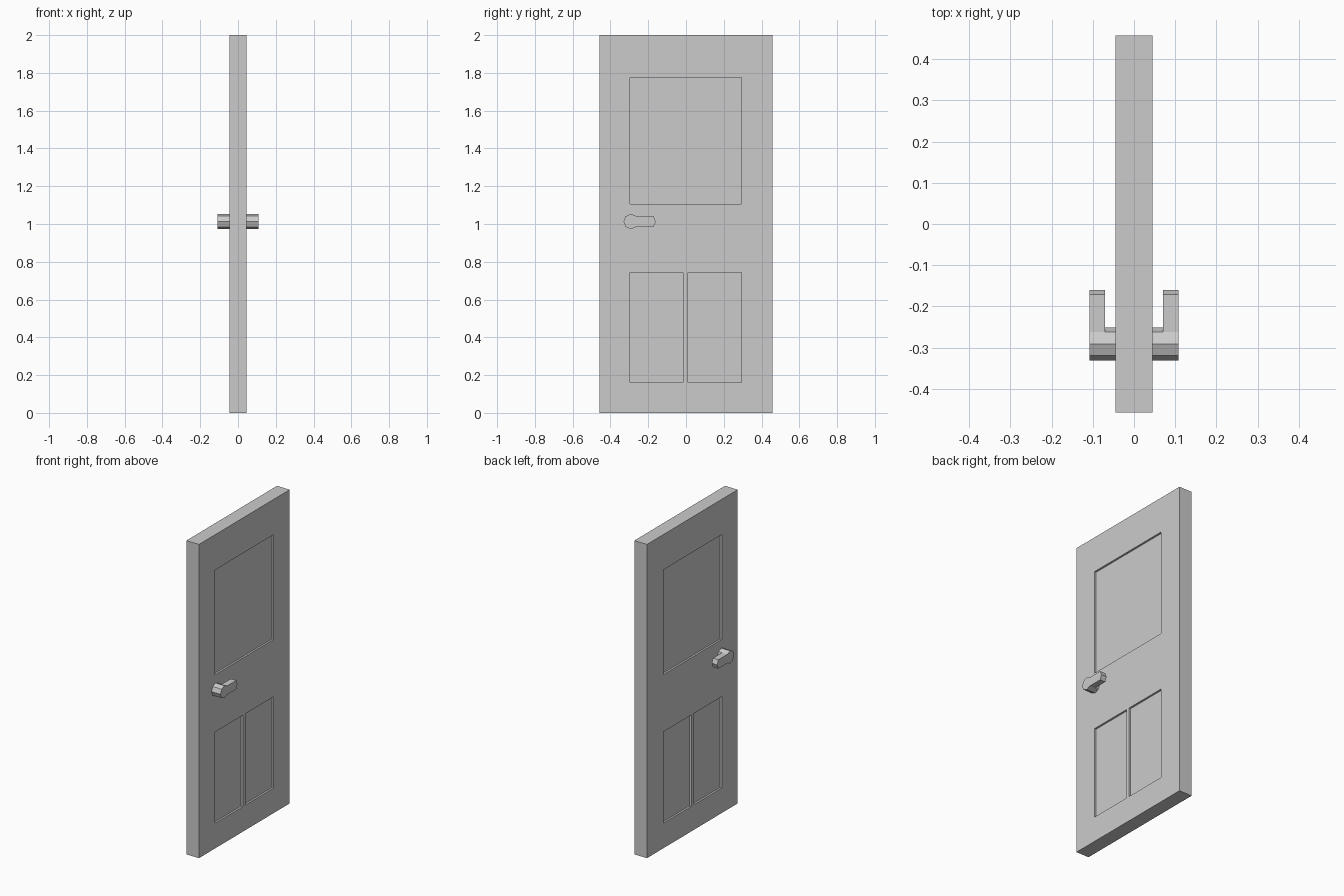
import bpy, bmesh
from math import cos, sin, pi

if "Cube" in bpy.data.objects:
    bpy.data.objects.remove(bpy.data.objects["Cube"])

HALF_T, HALF_W, HEIGHT = 0.045, 0.457, 2.0
RECESS = 0.012


def box(name, x0, x1, y0, y1, z0, z1):
    bm = bmesh.new()
    bmesh.ops.create_cube(bm, size=1)
    for v in bm.verts:
        v.co = ((x0 + x1) / 2 + v.co.x * (x1 - x0),
                (y0 + y1) / 2 + v.co.y * (y1 - y0),
                (z0 + z1) / 2 + v.co.z * (z1 - z0))
    return to_object(name, bm)


def to_object(name, bm):
    bmesh.ops.recalc_face_normals(bm, faces=bm.faces)
    me = bpy.data.meshes.new(name)
    bm.to_mesh(me)
    bm.free()
    ob = bpy.data.objects.new(name, me)
    bpy.context.collection.objects.link(ob)
    return ob


# Door slab
door = box("door_slab", -HALF_T, HALF_T, -HALF_W, HALF_W, 0, HEIGHT)

# Recessed panels, one tall above and a pair below, cut into both faces
panels = [(-0.297, 0.293, 1.107, 1.775),
          (-0.297, -0.015, 0.16, 0.742),
          (0.01, 0.293, 0.16, 0.742)]
for y0, y1, z0, z1 in panels:
    for s in (-1, 1):
        xs = sorted((s * (HALF_T - RECESS), s * (HALF_T + 0.05)))
        cutter = box("panel_cutter", *xs, y0, y1, z0, z1)
        cutter.hide_render = True
        mod = door.modifiers.new("panel", 'BOOLEAN')
        mod.operation, mod.solver, mod.object = 'DIFFERENCE', 'EXACT', cutter
        bpy.context.view_layer.objects.active = door
        bpy.ops.object.modifier_apply(modifier=mod.name)
        bpy.data.objects.remove(cutter)

# Lever handle: octagonal stem, with two side faces of its outer part pulled out
R, CY, CZ, LEVER = 0.04, -0.291, 1.013, 0.091
X_NECK, X_END = 0.07, 0.108


def handle(name, side):
    bm = bmesh.new()
    ring = [bm.verts.new((HALF_T, CY + R * cos(i * pi / 4), CZ + R * sin(i * pi / 4)))
            for i in range(8)]
    face = bm.faces.new(ring)
    for x in (X_NECK, X_END):
        face = bmesh.ops.extrude_discrete_faces(bm, faces=[face])["faces"][0]
        for v in face.verts:
            v.co.x = x
    bm.normal_update()
    grip = [f for f in bm.faces
            if f.calc_center_median().x > X_NECK and f.calc_center_median().y > CY + R * 0.75]
    out = bmesh.ops.extrude_face_region(bm, geom=grip)["geom"]
    bmesh.ops.delete(bm, geom=grip, context='FACES')
    for v in out:
        if isinstance(v, bmesh.types.BMVert):
            v.co.y += LEVER
    for v in bm.verts:
        v.co.x *= side
    return to_object(name, bm)


handle("handle_right", 1)
handle("handle_left", -1)
